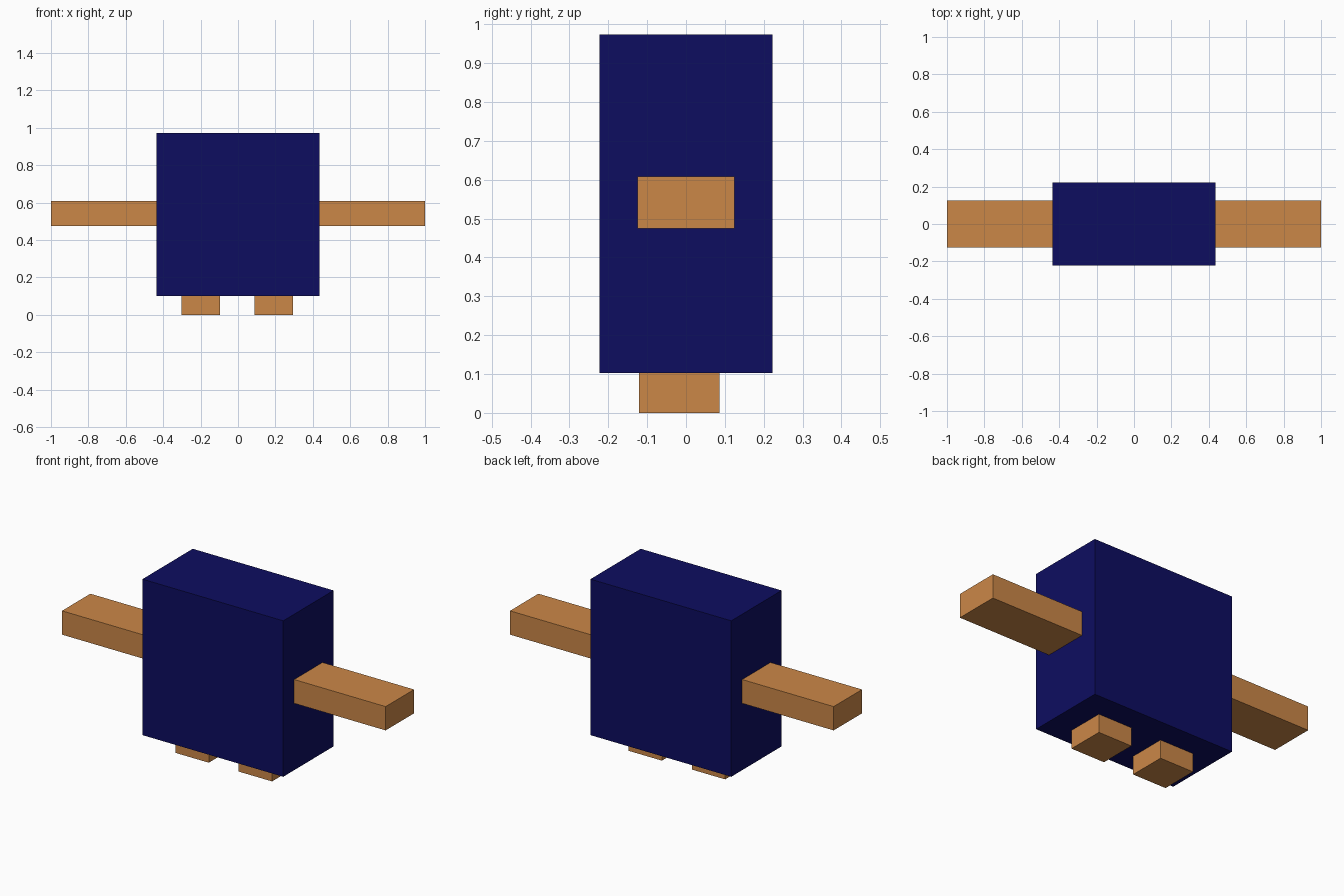
import bpy

if "Cube" in bpy.data.objects:
    bpy.data.objects.remove(bpy.data.objects["Cube"])


def make_material(name, rgb):
    mat = bpy.data.materials.new(name)
    mat.diffuse_color = (*rgb, 1.0)
    mat.use_nodes = True
    mat.node_tree.nodes["Principled BSDF"].inputs["Base Color"].default_value = mat.diffuse_color
    return mat


def box(name, low, high, mat):
    """Axis-aligned box between two opposite corners."""
    centre = [(a + b) / 2 for a, b in zip(low, high)]
    size = [b - a for a, b in zip(low, high)]
    bpy.ops.mesh.primitive_cube_add(size=1, location=centre)
    obj = bpy.context.object
    obj.name = name
    obj.scale = size
    bpy.ops.object.transform_apply(location=False, rotation=False, scale=True)
    obj.data.materials.append(mat)
    return obj


navy = make_material("navy", (0.004, 0.004, 0.118))
tan = make_material("tan", (0.60, 0.245, 0.064))

# Body block
box("body", (-0.435, -0.222, 0.102), (0.435, 0.222, 0.973), navy)

# Arms reaching straight out from the sides
box("right_arm", (0.433, -0.125, 0.475), (1.0, 0.125, 0.608), tan)
box("left_arm", (-1.0, -0.125, 0.475), (-0.433, 0.125, 0.608), tan)

# Short feet, set slightly forward and a touch to the left
for name, x in (("right_foot", 0.192), ("left_foot", -0.199)):
    box(name, (x - 0.103, -0.121, 0.0), (x + 0.103, 0.086, 0.104), tan)
